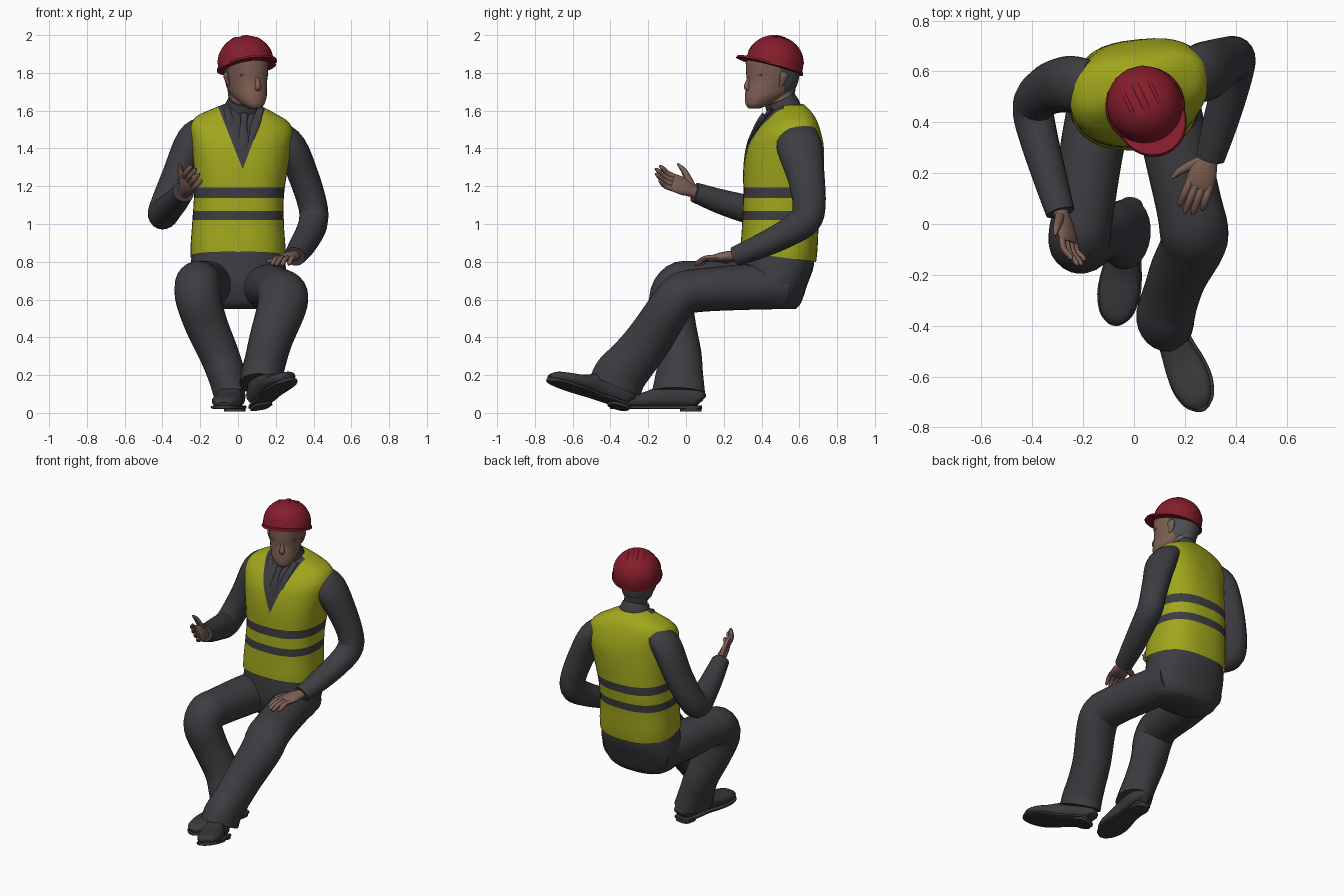
import bpy, bmesh, math
from mathutils import Vector, Matrix

def material(name, col):
    m = bpy.data.materials.new(name)
    m.diffuse_color = (*col, 1)
    return m

SUIT = material("charcoal cloth", (0.047, 0.047, 0.054))
VEST = material("safety yellow", (0.355, 0.385, 0.012))
SKIN = material("skin", (0.205, 0.115, 0.087))
RED = material("helmet red", (0.235, 0.012, 0.024))
HAIR = material("grey hair", (0.068, 0.073, 0.078))
SHOE = material("shoe black", (0.042, 0.042, 0.047))

def finish(name, bm, mats, M=None, angle=45):
    if M:
        bm.transform(M)
    bmesh.ops.recalc_face_normals(bm, faces=bm.faces[:])
    me = bpy.data.meshes.new(name)
    bm.to_mesh(me)
    bm.free()
    for m in mats:
        me.materials.append(m)
    ob = bpy.data.objects.new(name, me)
    bpy.context.collection.objects.link(ob)
    bpy.ops.object.select_all(action='DESELECT')
    ob.select_set(True)
    bpy.context.view_layer.objects.active = ob
    bpy.ops.object.shade_smooth_by_angle(angle=math.radians(angle))
    return ob

def spline(pts, k):
    P = [Vector(p) for p in pts]
    P = [2 * P[0] - P[1]] + P + [2 * P[-1] - P[-2]]
    out = []
    for i in range(1, len(P) - 2):
        a, b, c, d = P[i - 1:i + 3]
        for j in range(k):
            t = j / k
            out.append(0.5 * (2 * b + (c - a) * t + (2 * a - 5 * b + 4 * c - d) * t * t
                              + (3 * b - a - 3 * c + d) * t ** 3))
    return out + [P[-2]]

def loft(pts, n=20, k=4, side=(1, 0, 0), axis=None, p=2.0):
    """Skin elliptical rings (x, y, z, half width, half depth) along a smooth path."""
    S = spline(pts, k)
    C = [Vector(q[:3]) for q in S]
    bm, rings, s = bmesh.new(), [], Vector(side)
    f = lambda v: math.copysign(abs(v) ** (2 / p), v)
    for i, q in enumerate(S):
        t = Vector(axis) if axis else (C[min(i + 1, len(C) - 1)] - C[max(i - 1, 0)]).normalized()
        s = (s - t * s.dot(t)).normalized()
        u = t.cross(s)
        a, b = max(q[3], 0.001), max(q[4], 0.001)
        rings.append([bm.verts.new(C[i] + s * a * f(math.cos(w)) + u * b * f(math.sin(w)))
                      for w in (2 * math.pi * j / n for j in range(n))])
    for r, q in zip(rings, rings[1:]):
        for j in range(n):
            bm.faces.new((r[j], r[(j + 1) % n], q[(j + 1) % n], q[j]))
    bm.faces.new(rings[0][::-1])
    bm.faces.new(rings[-1])
    return bm

def tube(name, pts, mat, M=None, **kw):
    return finish(name, loft(pts, **kw), [mat], M)

UP = (0, 0, 1)

# Vest torso: lofted, twisted a little, then cut along hem, stripes and neck opening
bm = loft([(0, .49, .74, .24, .19), (0, .492, .85, .252, .203), (0, .50, 1.0, .243, .203),
           (.005, .511, 1.15, .238, .208), (.015, .515, 1.3, .25, .21), (.02, .522, 1.42, .265, .198),
           (.02, .532, 1.5, .272, .17), (.02, .545, 1.555, .245, .137), (.022, .548, 1.595, .175, .11),
           (.025, .54, 1.635, .09, .08)], n=40, axis=UP, p=2.5)
for v in bm.verts:
    v.co.y += 0.13 * v.co.x * min(max((v.co.z - 1.1) / .3, 0), 1)
    v.co.z -= 0.05 * v.co.x * min(max((v.co.z - 1.3) / .2, 0), 1)
def cut(co, no, trim=False):
    bmesh.ops.bisect_plane(bm, geom=bm.verts[:] + bm.edges[:] + bm.faces[:], plane_co=co,
                           plane_no=no, clear_inner=trim)
cut((0, .3, .85), (0, .13, 1), True)
STRIPES = ((1.02, 1.07), (1.137, 1.192))
for lo, hi in STRIPES:
    cut((0, 0, lo), UP)
    cut((0, 0, hi), UP)
V0, NL, NR = Vector((.025, 0, 1.29)), Vector((.33, 0, .13)), Vector((-.33, 0, .122))
cut(V0, NL)
cut(V0, NR)
cut((0, .52, 0), (0, 1, 0))
for f in bm.faces:
    c = f.calc_center_median()
    opening = (c - V0).dot(NL) > 0 and (c - V0).dot(NR) > 0 and c.y < .52
    if opening or any(lo < c.z < hi for lo, hi in STRIPES):
        f.material_index = 1
finish("safety_vest", bm, [VEST, SUIT])

# Jacket skirt, collar, lapels and tie
tube("jacket_skirt", [(0, .47, .55, .18, .11), (0, .465, .585, .225, .145), (0, .468, .68, .26, .175),
                      (0, .485, .78, .252, .192), (0, .49, .9, .235, .19)], SUIT, n=32, axis=UP, p=2.4)
tube("collar", [(.022, .53, 1.57, .11, .09), (.025, .515, 1.615, .098, .092), (.03, .495, 1.66, .08, .084)], SUIT)
tube("tie", [(.033, .415, 1.58, .022, .015), (.03, .377, 1.53, .018, .01), (.027, .338, 1.44, .028, .008),
             (.025, .32, 1.33, .015, .004)], SUIT, n=12)
for nm, sx in (("lapel_right", -.1), ("lapel_left", .1)):
    tube(nm, [(.03 + sx * .9, .452, 1.61, .018, .012), (.027 + sx * .66, .392, 1.53, .024, .009),
              (.026 + sx * .36, .345, 1.43, .016, .008), (.026, .32, 1.33, .006, .004)], SUIT, n=10)

# Sleeves
tube("sleeve_right", [(-.17, .545, 1.505, .07, .10), (-.242, .55, 1.445, .085, .112), (-.322, .537, 1.26, .08, .103),
                      (-.385, .49, 1.1, .08, .092), (-.395, .43, 1.055, .08, .085), (-.37, .32, 1.08, .075, .075),
                      (-.33, .18, 1.12, .067, .065), (-.29, .045, 1.168, .058, .052)], SUIT)
tube("sleeve_left", [(.20, .59, 1.485, .07, .10), (.28, .60, 1.41, .082, .12), (.352, .637, 1.24, .08, .098),
                     (.395, .652, 1.10, .077, .087), (.4, .63, 1.02, .077, .085), (.38, .54, .955, .075, .075),
                     (.34, .4, .885, .07, .065), (.30, .26, .828, .058, .052)], SUIT)

# Hands: palm, four fingers and a thumb in a frame (x = thumb side, y = fingers, z = back of hand)
def hand(label, wrist, tip, thumb_side, curl):
    y = (Vector(tip) - Vector(wrist)).normalized()
    x = Vector(thumb_side)
    x = (x - y * x.dot(y)).normalized()
    z = x.cross(y)
    if label == "right":
        z = -z
    M = Matrix.Translation(wrist) @ Matrix((x, y, z)).transposed().to_4x4()
    tube("palm_" + label, [(0, -.04, 0, .035, .028), (0, .02, 0, .038, .027), (.002, .07, 0, .054, .027),
                           (0, .12, 0, .056, .021), (0, .14, 0, .048, .014)], SKIN, M, n=16)
    for i, L in enumerate((.105, .125, .118, .09)):
        fx = .039 - .026 * i
        tube(f"finger_{label}_{i + 1}", [(fx, .11, 0, .015, .014), (fx * 1.1, .13 + L * .4, .004, .0145, .0135),
             (fx * 1.15, .13 + L * .85, -curl, .012, .011), (fx * 1.15, .13 + L, -curl * 1.3, .004, .004)],
             SKIN, M, n=8, k=3)
    tube("thumb_" + label, [(.025, .03, -.005, .02, .02), (.062, .07, -.015, .019, .018),
                            (.092, .105, -.02, .015, .014), (.112, .14, -.018, .005, .005)], SKIN, M, n=8, k=3)

hand("right", (-.288, .05, 1.168), (-.228, -.18, 1.272), (-.55, 0, .83), .018)
hand("left", (.3, .27, .835), (.215, .04, .805), (-.95, .25, 0), .018)

# Trouser legs
tube("trouser_right", [(-.12, .52, .675, .13, .12), (-.165, .3, .68, .125, .125), (-.2, .05, .685, .12, .118),
                       (-.213, -.035, .675, .122, .122), (-.21, -.078, .6, .12, .118), (-.165, -.055, .46, .113, .108),
                       (-.1, -.03, .31, .105, .112), (-.06, -.035, .2, .1, .127), (-.03, -.04, .105, .1, .142)],
     SUIT, n=24)
tube("trouser_left", [(.12, .52, .67, .13, .12), (.165, .3, .665, .13, .12), (.215, .08, .65, .13, .115),
                      (.235, -.02, .63, .135, .115), (.232, -.083, .56, .13, .115), (.175, -.195, .39, .115, .123),
                      (.145, -.285, .275, .11, .13), (.128, -.345, .205, .112, .14), (.122, -.372, .15, .114, .142)],
     SUIT, n=24)

# Shoes: upper, sole and heel along local -y from the heel
def shoe(label, M):
    prof = [(0, .035, .07), (.02, .052, .10), (.1, .06, .14), (.19, .06, .125), (.29, .076, .085),
            (.37, .078, .07), (.44, .058, .055), (.475, .025, .03)]
    tube("shoe_" + label, [(0, -t, .02 + h / 2, w, h / 2) for t, w, h in prof], SHOE, M, p=2.5)
    tube("sole_" + label, [(0, -t, .022, w + .006, .01) for t, w, h in prof] + [(0, -.485, .022, .01, .008)],
         SHOE, M, p=4)
    tube("heel_" + label, [(0, -.055, 0, .055, .055), (0, -.055, .03, .058, .058)], SHOE, M, k=1, axis=UP, p=3)

def place(loc, yaw, pitch=0, roll=0):
    R = lambda d, ax: Matrix.Rotation(math.radians(d), 4, ax)
    return Matrix.Translation(loc) @ R(yaw, 'Z') @ R(pitch, 'X') @ R(roll, 'Y')

shoe("right", place((-.01, .08, .008), -8))
shoe("left", place((.105, -.31, .012), 22, -17.5, -8))

# Head, turned towards +x; hair is the rear part of the skull
tube("neck", [(.02, .525, 1.56, .07, .075), (.035, .485, 1.72, .07, .078)], SKIN)
HM = place((.042, .46, 0), 25)
bm = loft([(0, -.108, 1.612, .03, .03), (0, -.09, 1.632, .056, .062), (0, -.055, 1.67, .08, .1),
           (0, -.018, 1.71, .092, .133), (0, -.002, 1.76, .1, .142), (0, 0, 1.82, .106, .147),
           (0, 0, 1.88, .105, .142), (0, 0, 1.94, .07, .09)], n=32, axis=UP, p=2.2)
bmesh.ops.bisect_plane(bm, geom=bm.verts[:] + bm.edges[:] + bm.faces[:], plane_co=(0, .01, 1.76),
                       plane_no=(0, 1, .3))
for f in bm.faces:
    c = f.calc_center_median()
    if (c.y - .01) + .3 * (c.z - 1.76) > 0 and c.z > 1.645:
        f.material_index = 1
finish("head", bm, [SKIN, HAIR], HM)
tube("nape_hair", [(0, .06, 1.62, .06, .03), (0, .065, 1.68, .07, .05), (0, .07, 1.74, .07, .06)], HAIR, HM, axis=UP)
tube("nose", [(0, -.134, 1.785, .008, .008), (0, -.145, 1.755, .011, .012), (0, -.152, 1.725, .018, .016),
              (0, -.14, 1.708, .012, .01)], SKIN, HM, n=10)
for z, r in ((1.684, .005), (1.673, .006)):
    tube("lip", [(-.036, -.126, z, .002, .002), (0, -.146, z, r, r), (.036, -.126, z, .002, .002)],
         SKIN, HM, side=UP, n=8)
for sx, nm in ((-1, "right"), (1, "left")):
    tube("brow_" + nm, [(sx * .012, -.135, 1.788, .005, .006), (sx * .045, -.129, 1.795, .006, .006),
                        (sx * .08, -.1, 1.788, .004, .004)], SKIN, HM, side=UP, n=8)
    tube("ear_" + nm, [(sx * .094, .0, 1.725, .006, .008), (sx * .102, .008, 1.75, .01, .018),
                       (sx * .11, .014, 1.785, .011, .025), (sx * .106, .014, 1.805, .007, .014)],
         SKIN, HM, n=10, axis=UP)

# Hard hat: shell with rim, visor and three ridges
KM = place((.042, .468, 1.845), 25, -15)
tube("helmet_shell", [(0, 0, -.014, .15, .154), (0, 0, 0, .149, .153), (0, 0, .05, .143, .147),
                      (0, 0, .095, .12, .124), (0, 0, .13, .082, .086), (0, 0, .144, .04, .042),
                      (0, 0, .147, .005, .005)], RED, KM, n=32, axis=UP)
tube("helmet_rim", [(0, 0, -.02, .157, .162), (0, 0, -.008, .154, .158)], RED, KM, n=32, k=1, axis=UP)
tube("helmet_visor", [(0, -.065, -.016, .136, .15), (0, -.063, -.004, .132, .146)], RED, KM, n=32, k=1, axis=UP)
for x, r in ((-.055, .008), (0, .014), (.055, .008)):
    w = math.sqrt(1 - (x / .15) ** 2)
    tube("helmet_ridge", [(x, -.15 * w * math.cos(a), .148 * w * math.sin(a) + .002, r, .006)
                          for a in (math.radians(15 + 150 * i / 10) for i in range(11))], RED, KM, n=8, k=2)
